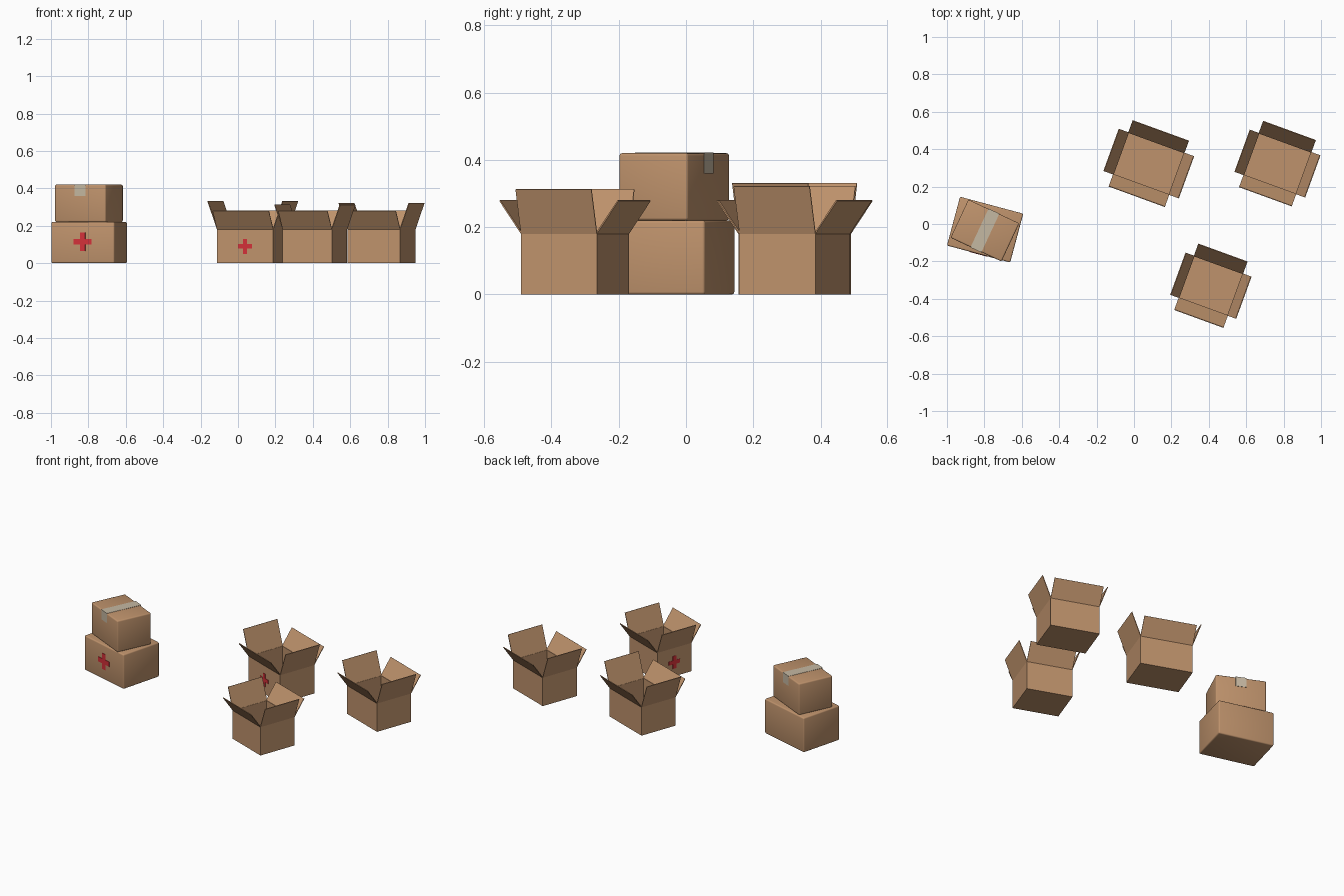
import bpy, bmesh, math
from mathutils import Matrix, Vector

if "Cube" in bpy.data.objects:
    bpy.data.objects.remove(bpy.data.objects["Cube"])


def material(name, rgb):
    m = bpy.data.materials.new(name)
    m.diffuse_color = (*rgb, 1)
    m.use_nodes = True
    m.node_tree.nodes["Principled BSDF"].inputs["Base Color"].default_value = m.diffuse_color
    return m


CARD = material("cardboard", (0.52, 0.29, 0.15))
RED = material("red_mark", (0.65, 0.03, 0.04))
TAPE = material("tape", (0.56, 0.48, 0.36))


def frame(x, y, z, deg):
    return Matrix.Translation((x, y, z)) @ Matrix.Rotation(math.radians(deg), 4, 'Z')


def finish(name, bm, mat, matrix):
    me = bpy.data.meshes.new(name)
    bm.to_mesh(me)
    bm.free()
    me.materials.append(mat)
    ob = bpy.data.objects.new(name, me)
    ob.matrix_world = matrix
    bpy.context.collection.objects.link(ob)
    return ob


def add_block(bm, size, centre, rot=Matrix()):
    m = rot @ Matrix.Translation(centre) @ Matrix.Diagonal((*size, 1))
    return bmesh.ops.create_cube(bm, size=1, matrix=m)


# Plus-shaped mark lying on a face that looks along local -y
def cross(name, matrix, size):
    a, t, d = size / 2, size * 0.15, 0.002
    outline = [(-t, -a), (t, -a), (t, -t), (a, -t), (a, t), (t, t),
               (t, a), (-t, a), (-t, t), (-a, t), (-a, -t), (-t, -t)]
    bm = bmesh.new()
    face = bm.faces.new([bm.verts.new((x, 0.001, z)) for x, z in outline])
    ext = bmesh.ops.extrude_face_region(bm, geom=[face])
    verts = [v for v in ext["geom"] if isinstance(v, bmesh.types.BMVert)]
    bmesh.ops.translate(bm, verts=verts, vec=(0, -d - 0.001, 0))
    bmesh.ops.recalc_face_normals(bm, faces=bm.faces[:])
    finish(name, bm, RED, matrix)


# Closed carton with softened edges
def closed_box(name, matrix, w, d, h):
    bm = bmesh.new()
    add_block(bm, (w, d, h), (0, 0, h / 2))
    bmesh.ops.bevel(bm, geom=bm.edges[:], offset=0.008, segments=3,
                    profile=0.5, affect='EDGES')
    for f in bm.faces:
        f.smooth = True
    finish(name, bm, CARD, matrix)


# Open carton: hollow body and four flaps folded outwards
def open_box(name, matrix, w, d, h=0.18, t=0.004):
    bm = bmesh.new()
    add_block(bm, (w, d, h), (0, 0, h / 2))
    bmesh.ops.delete(bm, geom=[f for f in bm.faces if f.normal.z > 0.9],
                     context='FACES')
    body = finish(name + "_body", bm, CARD, matrix)
    mod = body.modifiers.new("wall", 'SOLIDIFY')
    mod.thickness = t
    mod.offset = -1
    flaps = [("front", 0, d / 2, w, d / 2, 35), ("right", 90, w / 2, d, w / 2, 20),
             ("back", 180, d / 2, w, d / 2, 35), ("left", 270, w / 2, d, w / 2, 20)]
    for side, turn, dist, width, length, lean in flaps:
        bm = bmesh.new()
        add_block(bm, (width, t, length), (0, t / 2, length / 2))
        hinge = (Matrix.Rotation(math.radians(turn), 4, 'Z')
                 @ Matrix.Translation((0, -dist, h))
                 @ Matrix.Rotation(math.radians(lean), 4, 'X'))
        finish(f"{name}_{side}_flap", bm, CARD, matrix @ hinge)


# Stack of two closed cartons
lower = frame(-0.796, -0.03, 0, -15)
closed_box("lower_carton", lower, 0.35, 0.27, 0.22)
cross("lower_carton_cross", lower @ Matrix.Translation((0, -0.135, 0.115)), 0.1)
upper = frame(-0.797, -0.035, 0.22, -25)
W, D, H = 0.30, 0.225, 0.20
closed_box("upper_carton", upper, W, D, H)

# Tape strip over the top, hanging down front and back
path = [(-D / 2 - 0.002, H - 0.06), (-D / 2 - 0.002, H + 0.002),
        (D / 2 + 0.002, H + 0.002), (D / 2 + 0.002, H - 0.06)]
bm = bmesh.new()
rows = [[bm.verts.new((x, y, z)) for x in (-0.032, 0.032)] for y, z in path]
for a, b in zip(rows, rows[1:]):
    bm.faces.new((a[0], a[1], b[1], b[0]))
tape = finish("tape_strip", bm, TAPE, upper)
mod = tape.modifiers.new("thickness", 'SOLIDIFY')
mod.thickness = 0.002

# Three open cartons
A, B, C = (frame(0.079, 0.323, 0, -20), frame(0.411, -0.33, 0, -20),
           frame(0.767, 0.323, 0, -20))
open_box("back_open_carton", A, 0.32, 0.24)
open_box("front_open_carton", B, 0.28, 0.24)
open_box("right_open_carton", C, 0.30, 0.24)
cross("back_carton_cross", A @ Matrix.Translation((0, -0.12, 0.09)), 0.08)
cross("front_carton_cross",
      B @ Matrix.Rotation(math.radians(-90), 4, 'Z') @ Matrix.Translation((0, -0.14, 0.09)), 0.08)
